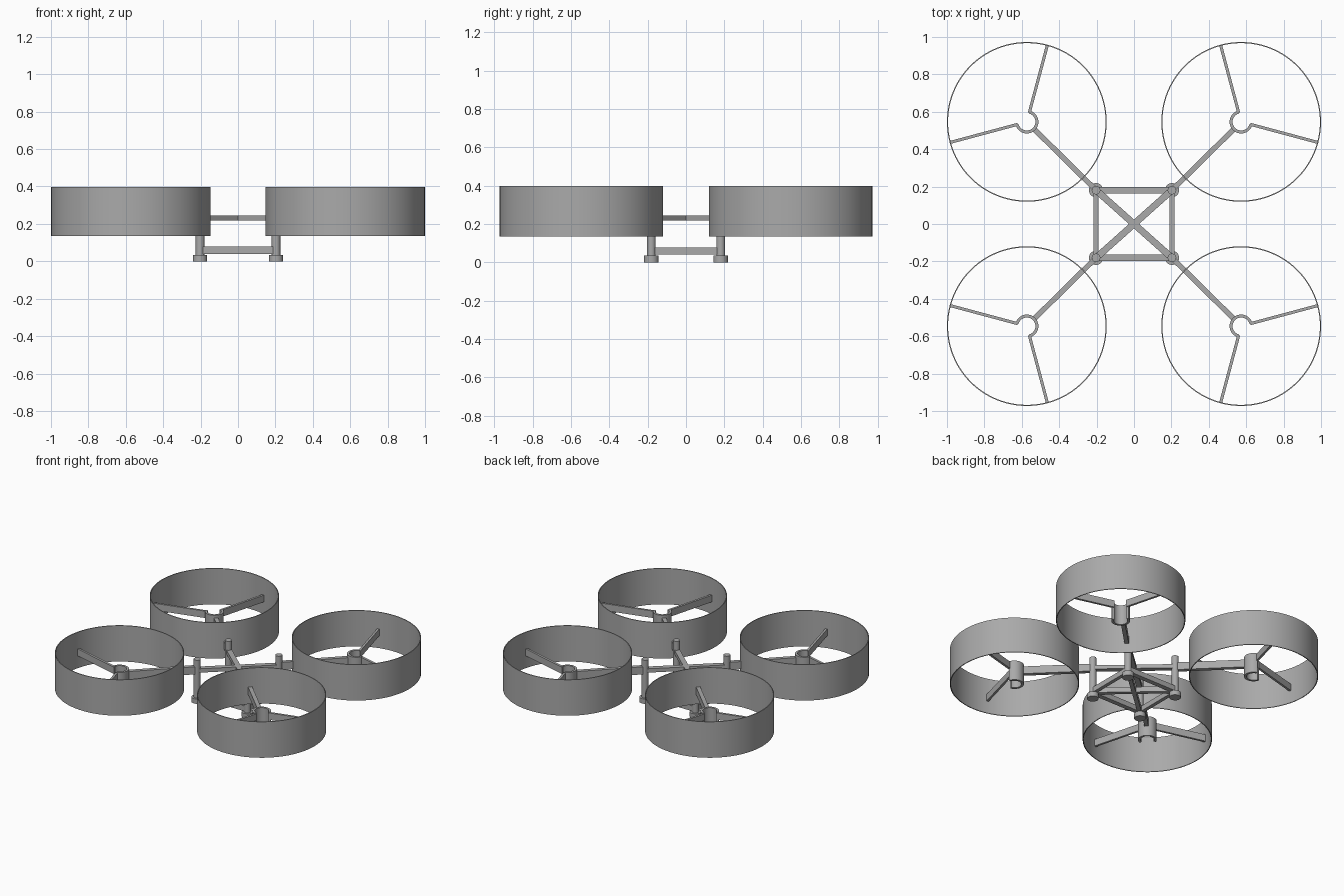
import bpy, bmesh, math
from mathutils import Vector

if "Cube" in bpy.data.objects:
    bpy.data.objects.remove(bpy.data.objects["Cube"])

grey = bpy.data.materials.new("frame grey")
grey.diffuse_color = (0.40, 0.40, 0.40, 1)
grey.use_nodes = True
grey.node_tree.nodes["Principled BSDF"].inputs["Base Color"].default_value = grey.diffuse_color

RX, RY = 0.573, 0.546      # rotor centre
PX, PY = 0.203, 0.181      # post centre
Z0, Z1 = 0.135, 0.397      # duct bottom and top


def finish(name, bm, smooth=False):
    bmesh.ops.recalc_face_normals(bm, faces=bm.faces)
    me = bpy.data.meshes.new(name)
    bm.to_mesh(me)
    bm.free()
    ob = bpy.data.objects.new(name, me)
    bpy.context.collection.objects.link(ob)
    me.materials.append(grey)
    if smooth:
        bpy.ops.object.select_all(action='DESELECT')
        ob.select_set(True)
        bpy.context.view_layer.objects.active = ob
        bpy.ops.object.shade_smooth_by_angle(angle=math.radians(35))
    return ob


def beam(name, p, q, width, z0, z1):
    """Upright rectangular bar between two plan points."""
    p, q = Vector(p), Vector(q)
    d = (q - p).normalized()
    n = Vector((-d.y, d.x)) * width / 2
    bm = bmesh.new()
    base = [bm.verts.new((*c, z0)) for c in (p + n, p - n, q - n, q + n)]
    top = [bm.verts.new((v.co.x, v.co.y, z1)) for v in base]
    bm.faces.new(base)
    bm.faces.new(top)
    for i in range(4):
        j = (i + 1) % 4
        bm.faces.new((base[i], base[j], top[j], top[i]))
    return finish(name, bm)


def tube(name, c, r_out, r_in, z0, z1, start=0.0, sweep=360.0, n=64):
    """Hollow wall, either a full ring or an open arc."""
    bm = bmesh.new()
    closed = sweep >= 360
    rows = []
    for i in range(n if closed else n + 1):
        a = math.radians(start + sweep * i / n)
        rows.append([bm.verts.new((c[0] + r * math.cos(a), c[1] + r * math.sin(a), z))
                     for r, z in ((r_out, z0), (r_out, z1), (r_in, z1), (r_in, z0))])
    for i in range(n):
        a, b = rows[i], rows[(i + 1) % len(rows)]
        for k in range(4):
            m = (k + 1) % 4
            bm.faces.new((a[k], b[k], b[m], a[m]))
    if not closed:
        bm.faces.new(rows[0])
        bm.faces.new(rows[-1])
    return finish(name, bm, True)


def cylinder(name, c, r, z0, z1):
    bm = bmesh.new()
    bmesh.ops.create_cone(bm, cap_ends=True, segments=32, radius1=r, radius2=r, depth=z1 - z0)
    bmesh.ops.translate(bm, verts=bm.verts, vec=(c[0], c[1], (z0 + z1) / 2))
    return finish(name, bm, True)


for sx in (-1, 1):
    for sy in (-1, 1):
        c = Vector((sx * RX, sy * RY))
        post = Vector((sx * PX, sy * PY))
        out = math.degrees(math.atan2(sy, sx))
        # duct and the hub collar that opens outward
        tube("duct", c, 0.427, 0.421, Z0, Z1, n=96)
        tube("hub_collar", c, 0.062, 0.046, Z0, 0.28, out + 60, 240, 32)
        # two spokes and the inner arm
        for turn in (-60, 60):
            a = math.radians(out + turn)
            d = Vector((math.cos(a), math.sin(a)))
            beam("spoke", c + d * 0.05, c + d * 0.424, 0.016, 0.225, 0.275)
        inward = (post - c).normalized()
        beam("arm", c + inward * 0.05, post, 0.028, 0.205, 0.26)
        # landing leg and foot
        cylinder("leg", post, 0.023, 0.0, 0.31)
        cylinder("foot", post, 0.038, 0.0, 0.035)

# upper and lower cross braces
for s in (-1, 1):
    beam("upper_cross", (-PX, -s * PY), (PX, s * PY), 0.036, 0.217, 0.245)
    beam("lower_cross", (-PX, -s * PY), (PX, s * PY), 0.028, 0.04, 0.078)
    # lower square frame
    beam("frame_rail", (-PX, s * PY), (PX, s * PY), 0.034, 0.04, 0.078)
    beam("frame_side", (s * PX, -PY), (s * PX, PY), 0.026, 0.04, 0.078)
